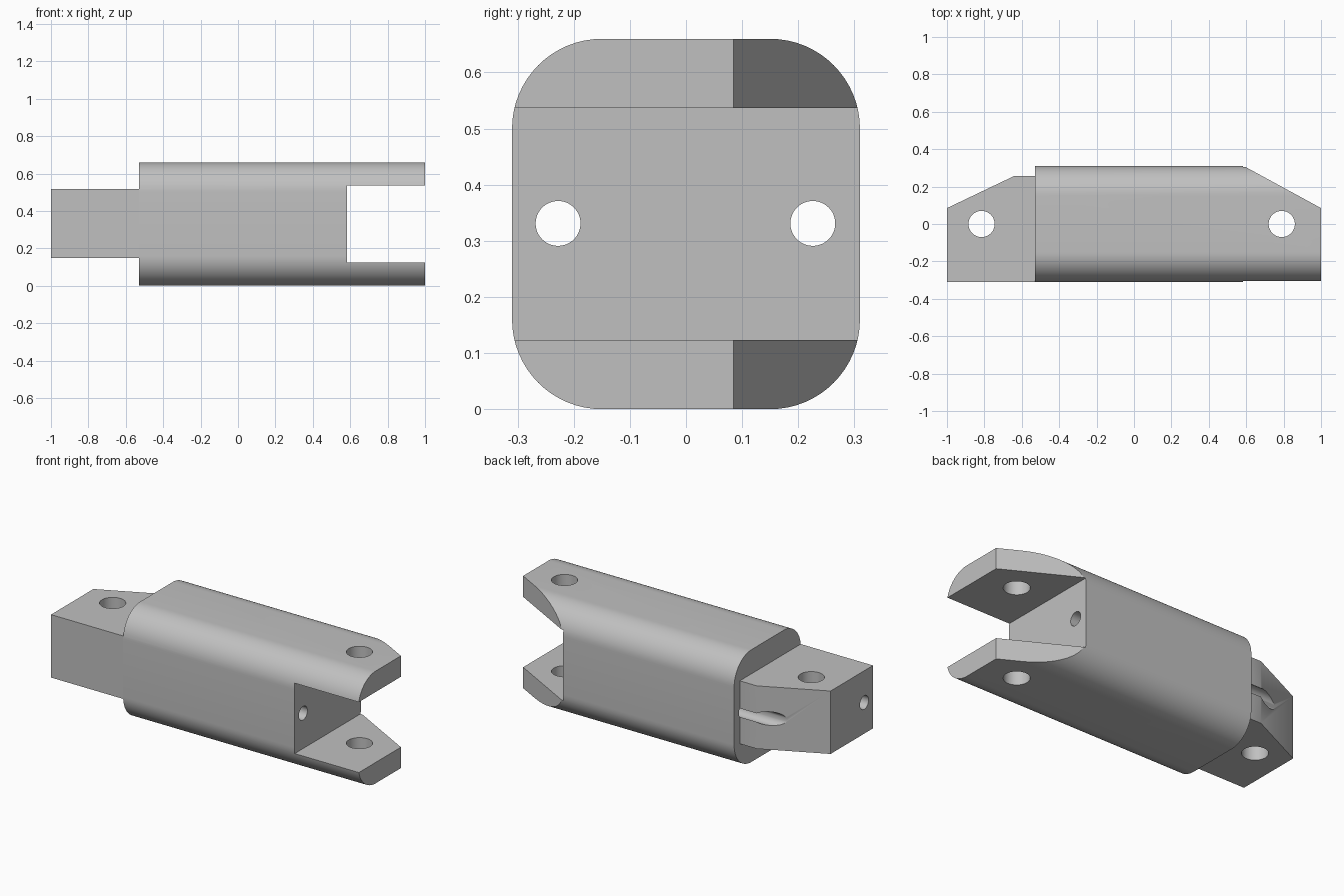
import bpy, bmesh, math
from mathutils import Vector

if "Cube" in bpy.data.objects:
    bpy.data.objects.remove(bpy.data.objects["Cube"], do_unlink=True)

grey = bpy.data.materials.new("plain grey")
grey.use_nodes = True
colour = (0.53, 0.53, 0.53, 1)
grey.diffuse_color = colour
grey.node_tree.nodes["Principled BSDF"].inputs["Base Color"].default_value = colour


def prism(name, outline, axis, low, high):
    """Extrude an outline along x (points are y, z) or along z (points are x, y)."""
    bm = bmesh.new()
    place = (lambda a, b: (low, a, b)) if axis == "x" else (lambda a, b: (a, b, low))
    face = bm.faces.new([bm.verts.new(place(a, b)) for a, b in outline])
    new = bmesh.ops.extrude_face_region(bm, geom=[face])["geom"]
    step = Vector((high - low, 0, 0) if axis == "x" else (0, 0, high - low))
    bmesh.ops.translate(bm, vec=step, verts=[v for v in new if isinstance(v, bmesh.types.BMVert)])
    bmesh.ops.recalc_face_normals(bm, faces=bm.faces)
    mesh = bpy.data.meshes.new(name)
    bm.to_mesh(mesh)
    bm.free()
    mesh.materials.append(grey)
    obj = bpy.data.objects.new(name, mesh)
    bpy.context.collection.objects.link(obj)
    return obj


def arc(cx, cy, r, start, sweep, n):
    return [(cx + r * math.cos(start + sweep * i / n), cy + r * math.sin(start + sweep * i / n))
            for i in range(n + 1)]


def circle(cx, cy, r, n=48):
    return arc(cx, cy, r, 0, math.tau, n)[:-1]


def combine(target, other, operation):
    mod = target.modifiers.new(operation, "BOOLEAN")
    mod.operation, mod.solver, mod.object = operation, "EXACT", other
    bpy.context.view_layer.objects.active = target
    bpy.ops.object.modifier_apply(modifier=mod.name)
    bpy.data.objects.remove(other, do_unlink=True)


# Rounded body running the full length of the fork
W, H, R = 0.31, 0.66, 0.16
section = []
for k, (y, z) in enumerate([(W - R, H - R), (R - W, H - R), (R - W, R), (W - R, R)]):
    section += arc(y, z, R, k * math.pi / 2, math.pi / 2, 16)
link = prism("hinge_link", section, "x", -0.53, 1.0)

# Fork slot and the slanted back of its prongs
slot = [(-0.5, 0.123), (0.5, 0.123), (0.5, 0.537), (-0.5, 0.537)]
combine(link, prism("slot_cutter", slot, "x", 0.583, 1.2), "DIFFERENCE")
slant = [(0.583, 0.312), (1.0, 0.085), (1.2, -0.024), (1.2, 0.5), (0.583, 0.5)]
combine(link, prism("slant_cutter", slant, "z", -0.2, 0.9), "DIFFERENCE")

# Hinge tongue with one slanted corner
tongue = [(-1, -0.309), (-0.53, -0.309), (-0.53, 0.257), (-0.64, 0.257), (-1, 0.085)]
combine(link, prism("tongue", tongue, "z", 0.148, 0.518), "UNION")

# Vertical pin holes and lengthwise cord holes
for x in (-0.815, 0.79):
    combine(link, prism("pin_cutter", circle(x, 0, 0.07), "z", -0.2, 0.9), "DIFFERENCE")
for y in (-0.228, 0.226):
    combine(link, prism("cord_cutter", circle(y, 0.331, 0.04), "x", -1.2, 1.2), "DIFFERENCE")

# Smooth the rounded surfaces, keep edges sharp
bpy.ops.object.select_all(action="DESELECT")
link.select_set(True)
bpy.context.view_layer.objects.active = link
bpy.ops.object.shade_smooth_by_angle(angle=math.radians(30))
